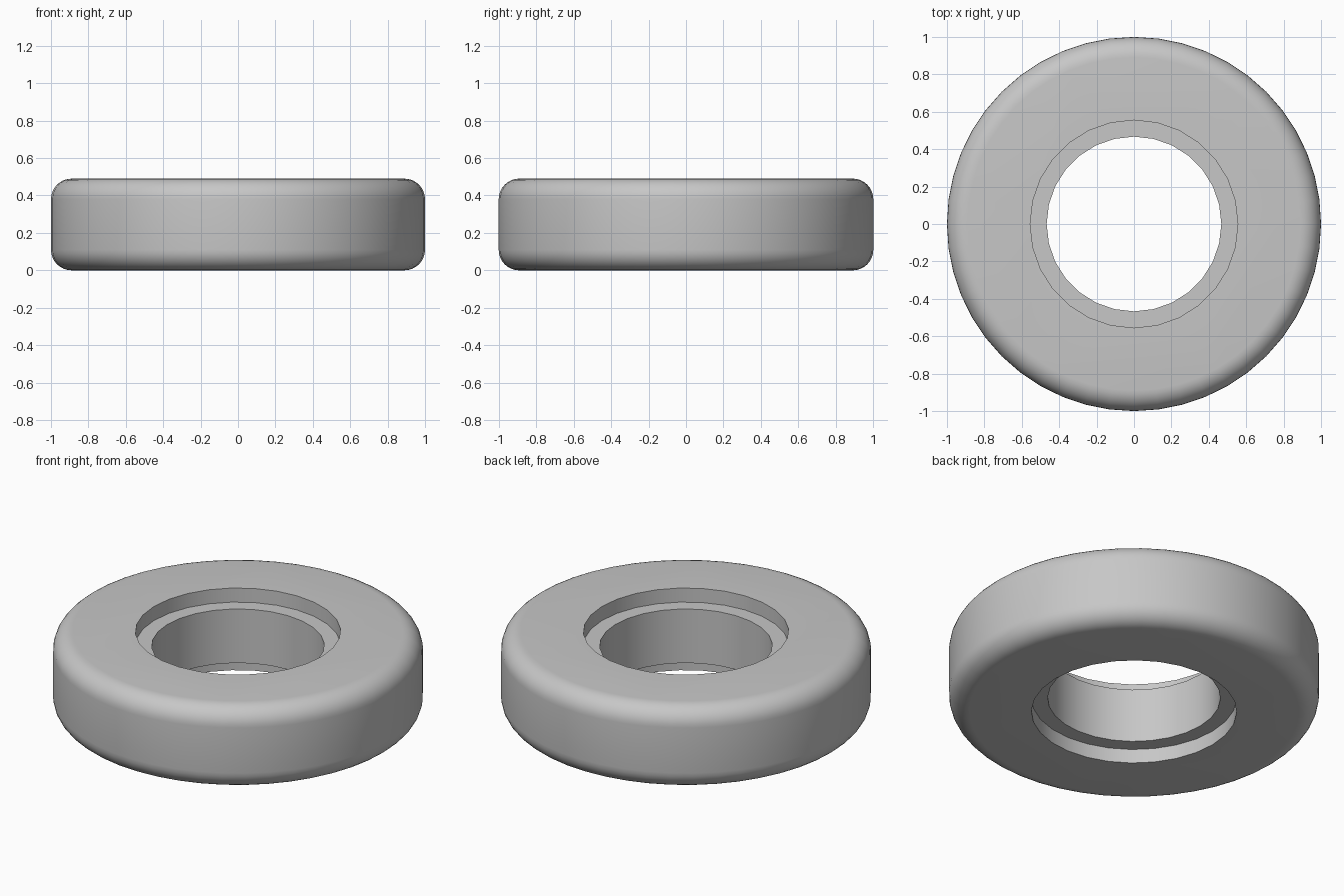
import bpy, bmesh, math

if "Cube" in bpy.data.objects:
    bpy.data.objects.remove(bpy.data.objects["Cube"], do_unlink=True)

HEIGHT, RADIUS, FILLET = 0.49, 1.0, 0.11
BORE, RECESS, DEPTH = 0.467, 0.555, 0.084

steel = bpy.data.materials.new("steel_grey")
steel.use_nodes = True
grey = (0.57, 0.57, 0.57, 1)
steel.diffuse_color = grey
steel.node_tree.nodes["Principled BSDF"].inputs["Base Color"].default_value = grey


def lathe(name, profile, sides):
    """Solid of revolution about z from (radius, height) points, capped at both ends."""
    bm = bmesh.new()
    rings = [[bm.verts.new((r * math.cos(math.tau * i / sides),
                            r * math.sin(math.tau * i / sides), z))
              for i in range(sides)] for r, z in profile]
    for low, high in zip(rings, rings[1:]):
        for i in range(sides):
            j = (i + 1) % sides
            bm.faces.new((low[i], low[j], high[j], high[i]))
    bm.faces.new(rings[0][::-1])
    bm.faces.new(rings[-1])
    bmesh.ops.recalc_face_normals(bm, faces=bm.faces)
    mesh = bpy.data.meshes.new(name)
    bm.to_mesh(mesh)
    bm.free()
    mesh.materials.append(steel)
    obj = bpy.data.objects.new(name, mesh)
    bpy.context.collection.objects.link(obj)
    return obj


# Outer body: disc with rounded rims
steps = 8
quarter = [math.pi / 2 * k / steps for k in range(steps + 1)]
lower = [(RADIUS - FILLET + FILLET * math.sin(a), FILLET - FILLET * math.cos(a)) for a in quarter]
upper = [(r, HEIGHT - z) for r, z in reversed(lower)]
ring = lathe("bearing_ring", lower + upper, 48)

# Stepped hole: through bore with a recess on each face
bore = lathe("bore_cutter", [
    (RECESS, -0.1), (RECESS, DEPTH), (BORE, DEPTH),
    (BORE, HEIGHT - DEPTH), (RECESS, HEIGHT - DEPTH), (RECESS, HEIGHT + 0.1)], 28)
bore.hide_render = True

cut = ring.modifiers.new("stepped_hole", 'BOOLEAN')
cut.operation = 'DIFFERENCE'
cut.solver = 'EXACT'
cut.object = bore

bpy.ops.object.select_all(action='DESELECT')
ring.select_set(True)
bpy.context.view_layer.objects.active = ring
bpy.ops.object.modifier_apply(modifier=cut.name)
bpy.data.objects.remove(bore, do_unlink=True)

# Smooth walls, crisp hole edges
bpy.ops.object.shade_smooth_by_angle(angle=math.radians(30))
